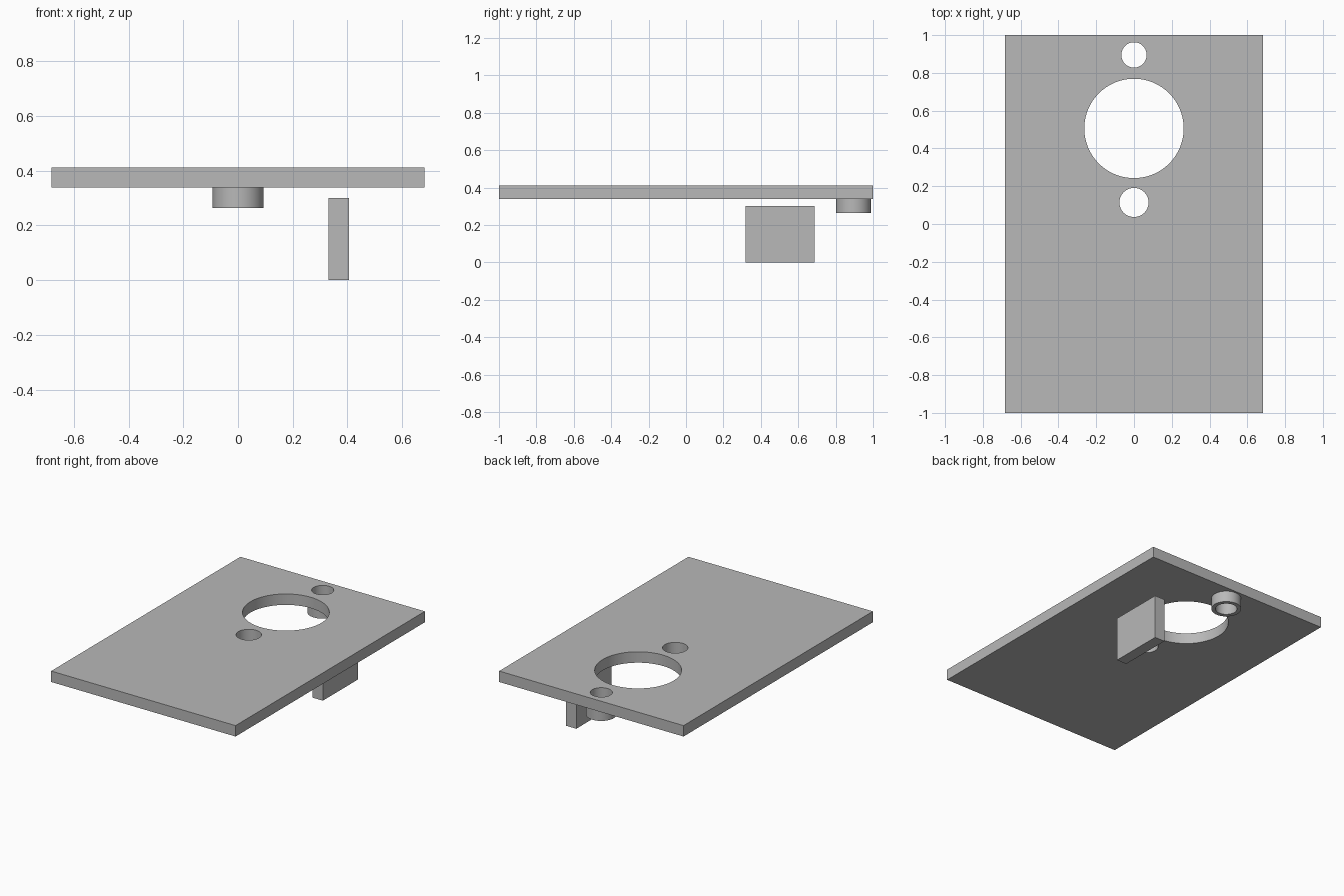
import bpy
import math

cube = bpy.data.objects.get("Cube")
if cube:
    bpy.data.objects.remove(cube, do_unlink=True)

grey = bpy.data.materials.new("plain grey")
grey.use_nodes = True
COLOR = (0.48, 0.48, 0.48, 1)
grey.diffuse_color = COLOR
grey.node_tree.nodes["Principled BSDF"].inputs["Base Color"].default_value = COLOR


def box(name, x, y, z):
    """Box from its (min, max) extent on each axis."""
    spans = (x, y, z)
    bpy.ops.mesh.primitive_cube_add(size=1, location=[(a + b) / 2 for a, b in spans])
    ob = bpy.context.object
    ob.name = name
    ob.scale = [b - a for a, b in spans]
    bpy.ops.object.transform_apply(location=False, rotation=False, scale=True)
    ob.data.materials.append(grey)
    return ob


def cylinder(name, radius, y, z):
    """Upright cylinder on the centre line."""
    bpy.ops.mesh.primitive_cylinder_add(vertices=96, radius=radius, depth=z[1] - z[0],
                                        location=(0, y, (z[0] + z[1]) / 2))
    ob = bpy.context.object
    ob.name = name
    ob.data.materials.append(grey)
    return ob


def drill(target, name, radius, y):
    """Cut a vertical hole right through the target."""
    cutter = cylinder(name, radius, y, (0.1, 0.6))
    cutter.hide_render = True
    cutter.hide_set(True)
    mod = target.modifiers.new(name, "BOOLEAN")
    mod.operation = "DIFFERENCE"
    mod.solver = "EXACT"
    mod.object = cutter
    bpy.context.view_layer.objects.active = target
    bpy.ops.object.modifier_apply(modifier=mod.name)
    bpy.data.objects.remove(cutter, do_unlink=True)


def smooth(ob):
    bpy.ops.object.select_all(action="DESELECT")
    ob.select_set(True)
    bpy.context.view_layer.objects.active = ob
    bpy.ops.object.shade_smooth_by_angle(angle=math.radians(30))


# Flat plate with three round holes
BOTTOM, TOP = 0.338, 0.411
plate = box("plate", (-0.682, 0.682), (-1, 1), (BOTTOM, TOP))
drill(plate, "large_hole", 0.263, 0.506)
drill(plate, "front_hole", 0.077, 0.114)
drill(plate, "back_hole", 0.067, 0.895)
smooth(plate)

# Hollow collar under the back hole
collar = cylinder("collar", 0.093, 0.895, (0.263, BOTTOM))
drill(collar, "collar_bore", 0.067, 0.895)
smooth(collar)

# Separate block hanging below the plate
box("block", (0.33, 0.405), (0.318, 0.688), (0, 0.3))
